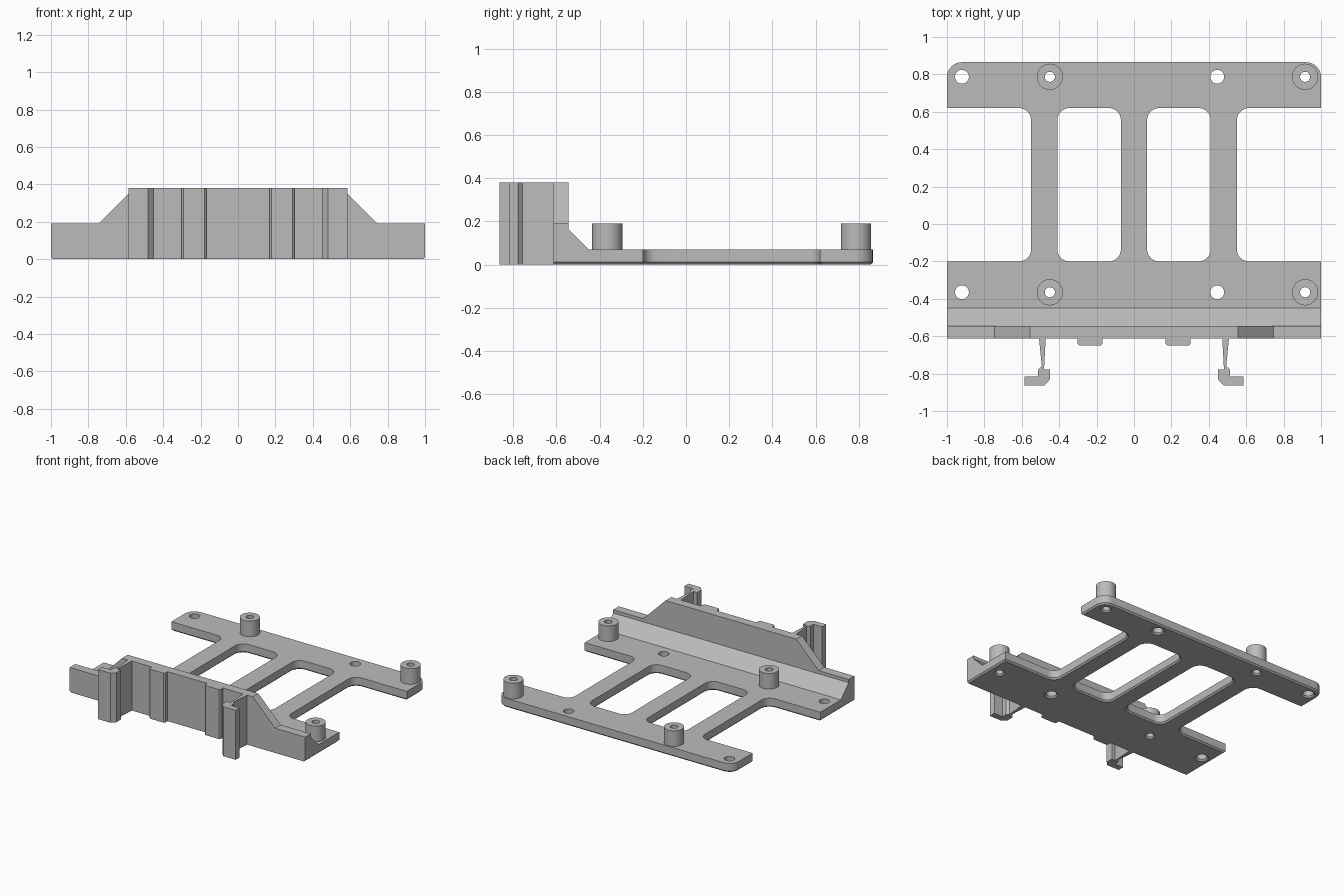
import bpy
import bmesh
from math import cos, sin, pi, radians
from mathutils import Matrix, Vector

default = bpy.data.objects.get("Cube")
if default:
    bpy.data.objects.remove(default, do_unlink=True)

grey = bpy.data.materials.new("plain grey")
grey.use_nodes = True
colour = (0.5, 0.5, 0.5, 1)
grey.diffuse_color = colour
grey.node_tree.nodes["Principled BSDF"].inputs["Base Color"].default_value = colour


def rounded(points, steps=8):
    """Loop of (x, y, radius) corners, right angles rounded by their radius."""
    loop = []
    for i, (x, y, r) in enumerate(points):
        p = Vector((x, y))
        if not r:
            loop.append(p)
            continue
        u = (Vector(points[i - 1][:2]) - p).normalized()
        v = (Vector(points[(i + 1) % len(points)][:2]) - p).normalized()
        for k in range(steps + 1):
            t = k / steps * pi / 2
            loop.append(p + r * (u * (1 - sin(t)) + v * (1 - cos(t))))
    return loop


def circle(x, y, r, n=40):
    return [Vector((x + r * cos(k * 2 * pi / n), y + r * sin(k * 2 * pi / n))) for k in range(n)]


def inset(loop, d):
    """Move a loop into the material; holes run clockwise."""
    result = []
    for i, p in enumerate(loop):
        a = (p - loop[i - 1]).normalized()
        b = (loop[(i + 1) % len(loop)] - p).normalized()
        na, nb = Vector((a.y, -a.x)), Vector((b.y, -b.x))
        result.append(p - d * (na + nb) / (1 + na.dot(nb)))
    return result


def solid(name, loops, levels, matrix=Matrix()):
    """Outer loop and hole loops stacked through (height, inset) levels."""
    bm = bmesh.new()
    caps = {0: [], len(levels) - 1: []}
    for loop in loops:
        rings = [[bm.verts.new((*p, z)) for p in inset(loop, d)] for z, d in levels]
        n = len(loop)
        for low, high in zip(rings, rings[1:]):
            for i in range(n):
                j = (i + 1) % n
                bm.faces.new((low[i], low[j], high[j], high[i]))
        for level, edges in caps.items():
            ring = rings[level]
            edges += [bm.edges.get((ring[i - 1], ring[i])) for i in range(n)]
    for edges in caps.values():
        bmesh.ops.triangle_fill(bm, use_beauty=True, edges=edges)
    bm.transform(matrix)
    bmesh.ops.recalc_face_normals(bm, faces=bm.faces)
    mesh = bpy.data.meshes.new(name)
    bm.to_mesh(mesh)
    bm.free()
    mesh.materials.append(grey)
    mesh.shade_smooth()
    mesh.set_sharp_from_angle(angle=radians(30))
    obj = bpy.data.objects.new(name, mesh)
    bpy.context.collection.objects.link(obj)
    return obj


def mirrored(points):
    return [(-p[0], *p[1:]) for p in reversed(points)]


THICK, TALL, CHAMFER = 0.07, 0.38, 0.011
FRONT, BACK = -0.2, 0.62

# Base plate with two windows, side notches and screw holes
half = [(1, -0.6, 0), (1, FRONT, 0), (0.55, FRONT, 0.065), (0.55, BACK, 0.065),
        (1, BACK, 0), (1, 0.865, 0.08)]
loops = [rounded(half + mirrored(half))]
window = [(0.07, FRONT, 0.065), (0.07, BACK, 0.065), (0.41, BACK, 0.065), (0.41, FRONT, 0.065)]
loops += [rounded(window), rounded(mirrored(window))]
posts = [(x, y) for x in (-0.45, 0.915) for y in (-0.365, 0.787)]
open_holes = [(x, y) for x in (-0.92, 0.445) for y in (-0.365, 0.787)]
for spots, radius in ((posts, 0.027), (open_holes, 0.037)):
    loops += [circle(x, y, radius)[::-1] for x, y in spots]
solid("base_plate", loops, [(0, CHAMFER), (CHAMFER, 0), (THICK, 0)])

# Hollow standoffs
for i, (x, y) in enumerate(posts):
    solid(f"standoff_{i + 1}", [circle(x, y, 0.07), circle(x, y, 0.027)[::-1]],
          [(THICK, 0), (0.19, 0)])

# Front wall with sloped shoulders, outlined in x and z
half = [(1 - CHAMFER, 0, 0), (1, CHAMFER, 0), (1, 0.19, 0), (0.745, 0.19, 0), (0.555, TALL, 0)]
solid("front_wall", [rounded(half + mirrored(half))], [(0.545, 0), (0.613, 0)],
      Matrix.Rotation(pi / 2, 4, "X"))

# Sloped rib behind the wall, outlined in y and z and run along x
along_x = Matrix(((0, 0, 1, 0), (1, 0, 0, 0), (0, 1, 0, 0), (0, 0, 0, 1)))
solid("wall_rib", [rounded([(-0.546, THICK, 0), (-0.45, THICK, 0), (-0.546, 0.166, 0)])],
      [(-1, 0), (1, 0)], along_x)

# Front pads and hooked clips, outlined in plan and mirrored
pad = [(0.168, -0.61), (0.168, -0.64), (0.178, -0.65), (0.292, -0.65), (0.302, -0.64), (0.302, -0.61)]
clip = [(0.472, -0.61), (0.481, -0.777), (0.45, -0.777), (0.45, -0.832), (0.48, -0.863),
        (0.585, -0.863), (0.585, -0.815), (0.512, -0.815), (0.512, -0.777), (0.493, -0.758),
        (0.508, -0.61)]
for name, outline in (("front_pad", pad), ("hook_clip", clip)):
    for side, points in (("left", outline), ("right", mirrored(outline))):
        solid(f"{name}_{side}", [[Vector(p) for p in points]], [(0, 0), (TALL, 0)])
